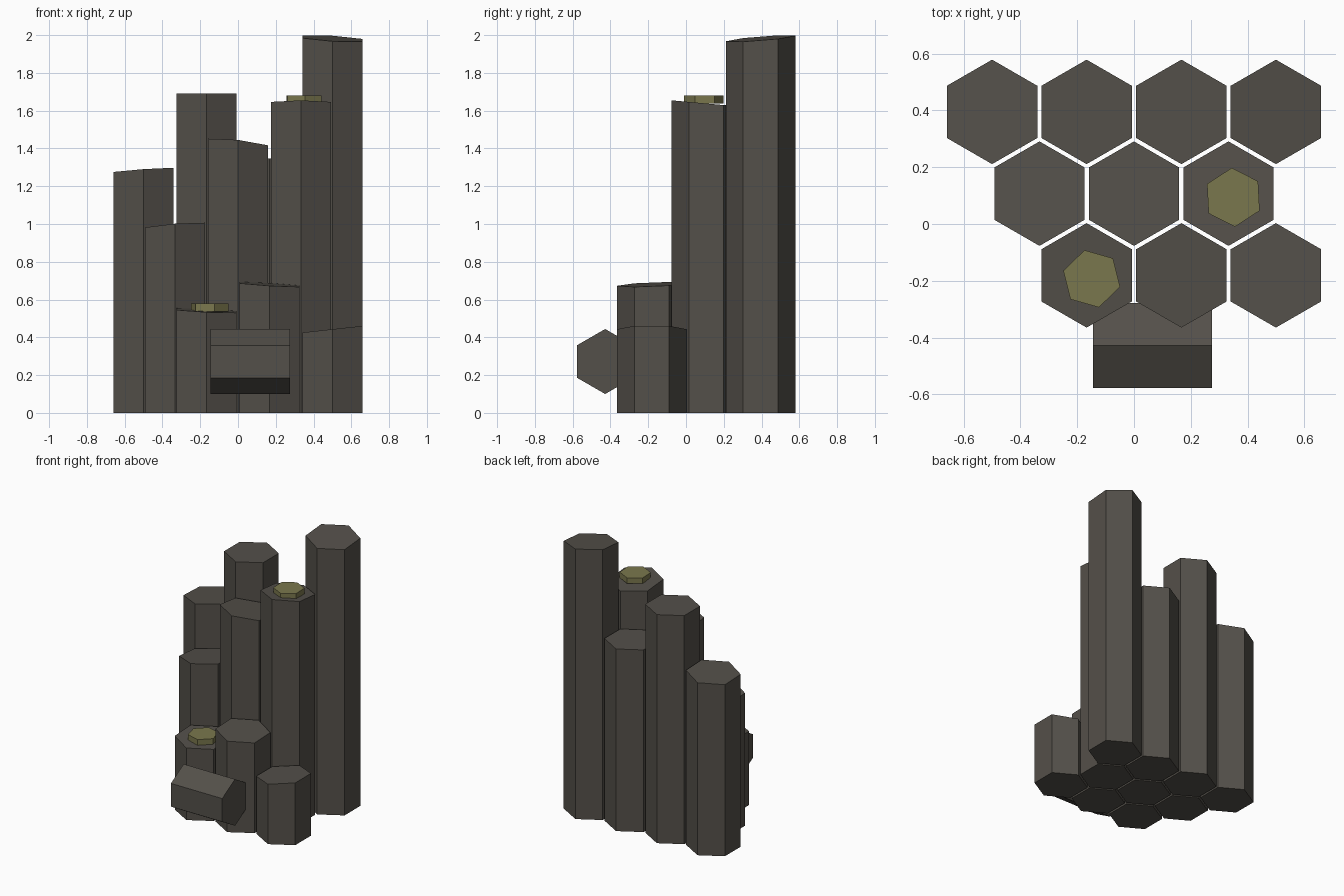
import bpy, bmesh, math
from mathutils import Matrix, Vector

if "Cube" in bpy.data.objects:
    bpy.data.objects.remove(bpy.data.objects["Cube"])


def material(name, color):
    m = bpy.data.materials.new(name)
    m.diffuse_color = (*color, 1)
    m.use_nodes = True
    m.node_tree.nodes["Principled BSDF"].inputs["Base Color"].default_value = m.diffuse_color
    return m


basalt = material("dark basalt", (0.088, 0.080, 0.068))
moss = material("dry moss", (0.195, 0.185, 0.075))


def hex_prism(name, mat, radius, height, angle=90):
    """Six-sided prism rising from z = 0, first corner at the given angle."""
    mesh = bpy.data.meshes.new(name)
    bm = bmesh.new()
    ring = [bm.verts.new((radius * math.cos(math.radians(angle + 60 * i)),
                          radius * math.sin(math.radians(angle + 60 * i)), 0))
            for i in range(6)]
    base = bm.faces.new(ring)
    ext = bmesh.ops.extrude_face_region(bm, geom=[base], use_keep_orig=True)
    top = [v for v in ext["geom"] if isinstance(v, bmesh.types.BMVert)]
    bmesh.ops.translate(bm, verts=top, vec=(0, 0, height))
    bmesh.ops.recalc_face_normals(bm, faces=bm.faces)
    bm.to_mesh(mesh)
    bm.free()
    mesh.materials.append(mat)
    ob = bpy.data.objects.new(name, mesh)
    bpy.context.collection.objects.link(ob)
    return ob


# Standing columns: row y, then (x, centre height, top slope in x, top slope in y)
R = 0.184
rows = {
    "back": (0.395, [(-0.5, 1.283, 0.07, -0.04), (-0.167, 1.69, 0, 0),
                     (0.167, 1.347, 0, 0), (0.5, 1.982, -0.06, 0.08)]),
    "middle": (0.107, [(-0.333, 0.987, 0.078, -0.08), (0, 1.423, -0.11, -0.12),
                       (0.333, 1.638, 0, -0.09)]),
    "front": (-0.181, [(-0.167, 0.542, -0.047, 0.05), (0.167, 0.68, -0.06, 0.04),
                       (0.5, 0.443, 0.11, 0)]),
}
for row, (y, columns) in rows.items():
    for i, (x, h, sx, sy) in enumerate(columns, 1):
        ob = hex_prism(f"{row}_column_{i}", basalt, R, h)
        for v in ob.data.vertices:
            if v.co.z > 0.01:
                v.co.z = h + sx * v.co.x + sy * v.co.y
        ob.location = (x, y, 0)

# Fallen column piece lying along x in front
fallen = hex_prism("fallen_column", basalt, 0.172, 0.42, 0)
fallen.data.transform(Matrix.Translation(Vector((-0.145, -0.428, 0.272)))
                      @ Matrix.Rotation(math.pi / 2, 4, 'Y'))

# Moss caps on two columns
for name, loc, angle in (("high_moss_patch", (0.35, 0.094, 1.638), 93),
                         ("low_moss_patch", (-0.149, -0.193, 0.537), 104)):
    hex_prism(name, moss, 0.104, 0.042, angle).location = loc
